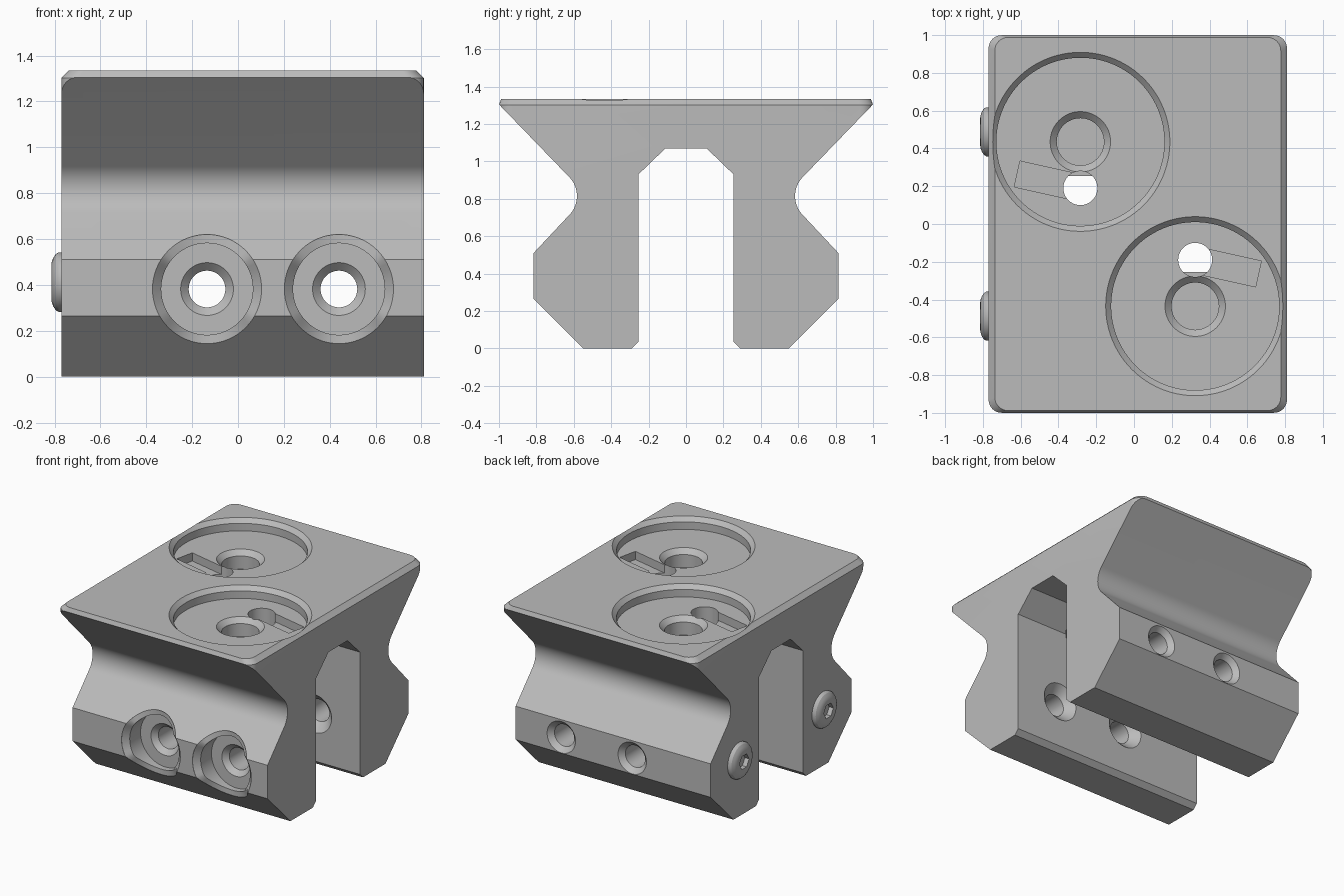
import bpy, bmesh, math
from mathutils import Vector

cube = bpy.data.objects.get("Cube")
if cube:
    bpy.data.objects.remove(cube, do_unlink=True)

grey = bpy.data.materials.new("plain grey")
grey.use_nodes = True
colour = (0.5, 0.5, 0.5, 1)
grey.diffuse_color = colour
grey.node_tree.nodes["Principled BSDF"].inputs["Base Color"].default_value = colour

X0, X1 = -0.77, 0.81
MID = (X0 + X1) / 2


def loft(name, rings):
    """Closed solid through rings of equal point count."""
    bm = bmesh.new()
    loops = [[bm.verts.new(p) for p in ring] for ring in rings]
    n = len(loops[0])
    for a, b in zip(loops, loops[1:]):
        for i in range(n):
            j = (i + 1) % n
            bm.faces.new((a[i], a[j], b[j], b[i]))
    bm.faces.new(loops[0][::-1])
    bm.faces.new(loops[-1])
    bmesh.ops.recalc_face_normals(bm, faces=bm.faces)
    mesh = bpy.data.meshes.new(name)
    bm.to_mesh(mesh)
    bm.free()
    mesh.materials.append(grey)
    ob = bpy.data.objects.new(name, mesh)
    bpy.context.collection.objects.link(ob)
    return ob


def lathe(name, points, place, n=64):
    """Turned solid: points are (radius, height), place maps (u, v, height) to space."""
    turn = [2 * math.pi * i / n for i in range(n)]
    return loft(name, [[place(r * math.cos(a), r * math.sin(a), w) for a in turn]
                       for r, w in points])


def activate(ob):
    bpy.ops.object.select_all(action='DESELECT')
    ob.select_set(True)
    bpy.context.view_layer.objects.active = ob


def boolean(ob, cutter, operation='DIFFERENCE'):
    cutter.hide_render = True
    activate(ob)
    mod = ob.modifiers.new("cut", 'BOOLEAN')
    mod.operation, mod.object, mod.solver = operation, cutter, 'EXACT'
    bpy.ops.object.modifier_apply(modifier=mod.name)
    bpy.data.objects.remove(cutter, do_unlink=True)


# Clamp block: extruded profile with rounded waists and a central channel
half = [(0.11, 1.07), (0.255, 0.93), (0.255, 0.035), (0.29, 0), (0.55, 0),
        (0.815, 0.265), (0.815, 0.51)]
for i in range(17):
    a = math.radians(225 - 90 * i / 16)
    half.append((0.728 + 0.145 * math.cos(a), 0.815 + 0.145 * math.sin(a)))
half += [(1.0, 1.305), (1.0, 1.335)]
outline = half + [(-y, z) for y, z in reversed(half)]
body = loft("clamp_block", [[(x, y, z) for y, z in outline] for x in (X0, X1)])


# Rounded plan corners and chamfered top edge
def rounded_plan(inset_x, inset_y, z, r=0.07):
    ring = []
    hx, hy = (X1 - X0) / 2 - inset_x, 1 - inset_y
    for k, (sx, sy) in enumerate([(1, 1), (-1, 1), (-1, -1), (1, -1)]):
        for i in range(9):
            a = math.radians(90 * k + 90 * i / 8)
            ring.append((MID + sx * (hx - r) + r * math.cos(a),
                         sy * (hy - r) + r * math.sin(a), z))
    return ring


boolean(body, loft("plan_cutter", [rounded_plan(0, 0, -0.1), rounded_plan(0, 0, 1.303),
                                   rounded_plan(0.033, 0.012, 1.335)]), 'INTERSECT')

# Two round top pockets, half-turn copies of each other
TOP, FLOOR = 1.335, 1.25
for s in (1, -1):
    cx, cy = MID - s * 0.304, s * 0.435

    def upright(u, v, w, cx=cx, cy=cy):
        return (cx + u, cy + v, w)

    boolean(body, lathe("pocket_cutter", [(0.474, 1.5), (0.474, TOP), (0.445, TOP - 0.03),
                                          (0.445, FLOOR)], upright, 96))
    boolean(body, lathe("blind_hole_cutter", [(0.16, 1.3), (0.16, FLOOR), (0.125, FLOOR - 0.035),
                                              (0.125, 1.12)], upright))
    hole = Vector((cx, s * 0.19, 0))
    boolean(body, lathe("drop_hole_cutter", [(0.09, 1.3), (0.09, 0.9)],
                        lambda u, v, w: (hole.x + u, hole.y + v, w)))
    # Tilted slot leading from the drop hole
    along = Vector((-s * 0.976, s * 0.218, 0))
    across = Vector((-along.y, along.x, 0)) * 0.07
    end = hole + along * 0.343
    plan = [hole + across, hole - across, end - across, end + across]
    boolean(body, loft("slot_cutter", [[p + Vector((0, 0, z)) for p in plan]
                                       for z in (FLOOR - 0.06, 1.3)]))

# Two screw bores through both legs, with counterbores in the front face
for cx in (-0.135, 0.44):
    cz = 0.382

    def along_y(u, v, w, cx=cx):
        return (cx + u, w, cz + v)

    def on_face(u, v, w, cx=cx):
        # heights above the floor level follow the sloping front face
        z = cz + v
        face = -0.815 + max(0, 0.265 - z, z - 0.51)
        return (cx + u, face + w if w < 0.1 else -0.65, z)

    boolean(body, lathe("counterbore_cutter", [(0.238, -0.3), (0.238, 0.001), (0.2, 0.04),
                                               (0.2, 1)], on_face))
    boolean(body, lathe("bore_cutter", [(0.115, -0.7), (0.115, -0.65), (0.08, -0.615),
                                        (0.08, -0.315), (0.14, -0.255), (0.14, 0.255),
                                        (0.08, 0.315), (0.08, 0.78), (0.115, 0.815),
                                        (0.115, 1)], along_y))

# Domed screw heads on the right end, with hexagonal sockets
screws = []
for side, cy in (("front", -0.488), ("back", 0.488)):
    def sideways(u, v, w, cy=cy):
        return (X0 - w, cy + u, 0.412 + v)

    head = lathe(side + "_screw_head", [(0.13, -0.01), (0.13, 0.012), (0.122, 0.025),
                                        (0.105, 0.036), (0.085, 0.043), (0.075, 0.044)],
                 sideways, 48)
    boolean(head, lathe("socket_cutter", [(0.055, 0.1), (0.055, 0.01)], sideways, 6))
    screws.append(head)

for ob in [body] + screws:
    activate(ob)
    bpy.ops.object.shade_smooth_by_angle(angle=math.radians(25))
